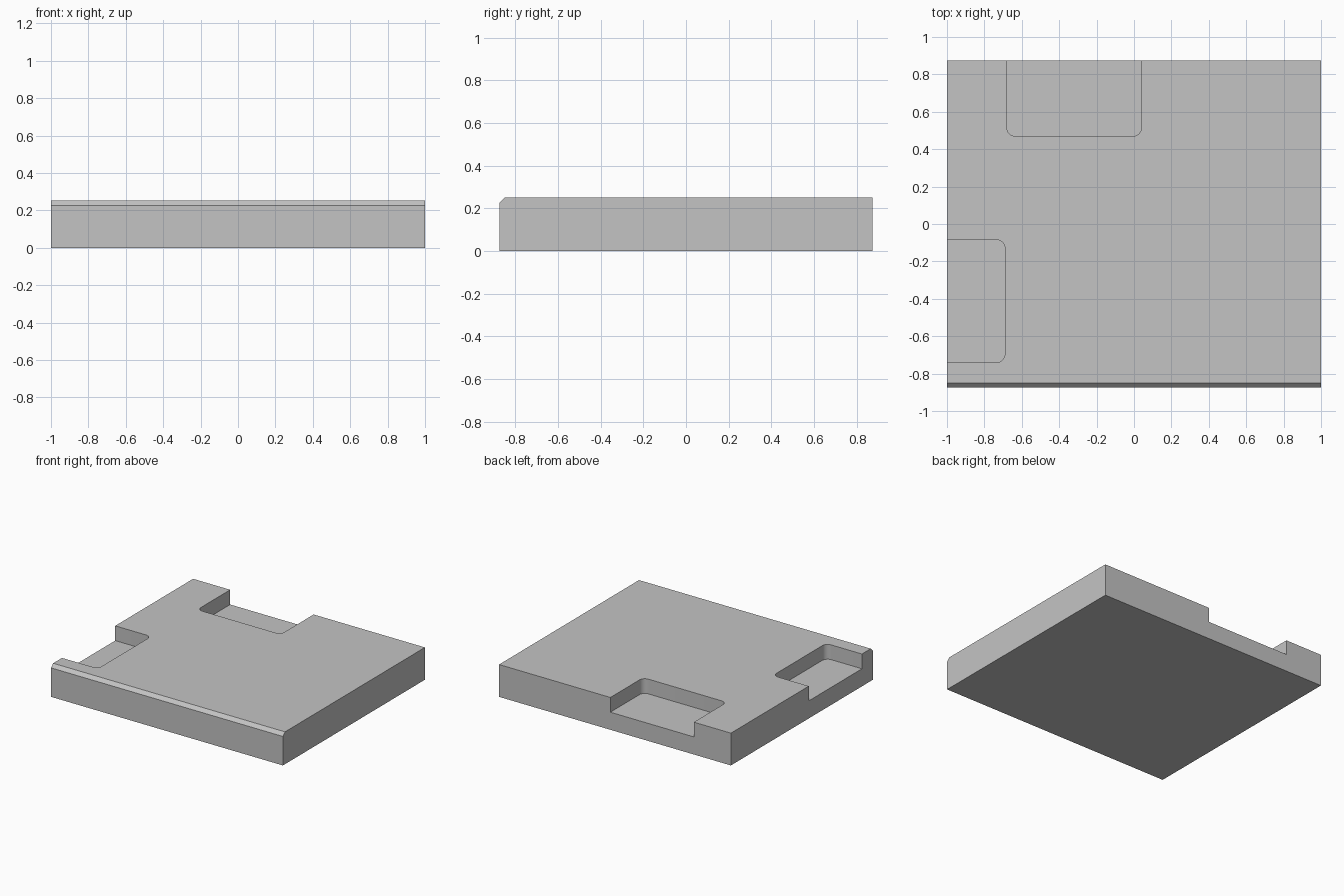
import bpy, bmesh
from mathutils import Vector

cube = bpy.data.objects.get("Cube")
if cube:
    bpy.data.objects.remove(cube, do_unlink=True)

HALF_X, HALF_Y, TOP = 1.0, 0.875, 0.252
CHAMFER, FLOOR, RADIUS = 0.026, 0.137, 0.045

grey = bpy.data.materials.new("plain grey")
grey.use_nodes = True
grey.diffuse_color = (0.55, 0.55, 0.55, 1)
grey.node_tree.nodes["Principled BSDF"].inputs["Base Color"].default_value = (0.55, 0.55, 0.55, 1)


def add_box(name, low, high):
    """Box between two corners, returned as an object and its open bmesh."""
    low, high = Vector(low), Vector(high)
    bm = bmesh.new()
    bmesh.ops.create_cube(bm, size=1)
    for v in bm.verts:
        v.co = (low + high) / 2 + v.co * (high - low)
    mesh = bpy.data.meshes.new(name)
    mesh.materials.append(grey)
    obj = bpy.data.objects.new(name, mesh)
    bpy.context.collection.objects.link(obj)
    return obj, bm


def bevel(bm, edges, size, segments):
    bmesh.ops.bevel(bm, geom=edges, offset=size, offset_type='OFFSET',
                    segments=segments, profile=0.5, affect='EDGES')


def finish(obj, bm):
    bm.to_mesh(obj.data)
    bm.free()
    return obj


# Slab with a chamfered top front edge
slab, bm = add_box("slab", (-HALF_X, -HALF_Y, 0), (HALF_X, HALF_Y, TOP))
bevel(bm, [e for e in bm.edges
           if all(v.co.y < 0 and v.co.z > TOP / 2 for v in e.verts)], CHAMFER, 1)
finish(slab, bm)

# Rounded pockets, open at the back and at the right side
pockets = {
    "back_pocket_cutter": ((-0.68, 0.47, FLOOR), (0.04, 1.2, 0.5)),
    "side_pocket_cutter": ((-1.3, -0.74, FLOOR), (-0.69, -0.085, 0.5)),
}
bpy.context.view_layer.objects.active = slab
for name, (low, high) in pockets.items():
    cutter, bm = add_box(name, low, high)
    bevel(bm, [e for e in bm.edges
               if abs(e.verts[0].co.z - e.verts[1].co.z) > 0.1], RADIUS, 8)
    finish(cutter, bm).hide_render = True
    cut = slab.modifiers.new(name, 'BOOLEAN')
    cut.operation, cut.solver, cut.object = 'DIFFERENCE', 'EXACT', cutter
    bpy.ops.object.modifier_apply(modifier=cut.name)
    bpy.data.objects.remove(cutter, do_unlink=True)

# Smooth pocket corners, sharp edges elsewhere
slab.select_set(True)
bpy.ops.object.shade_smooth_by_angle(angle=0.5)
